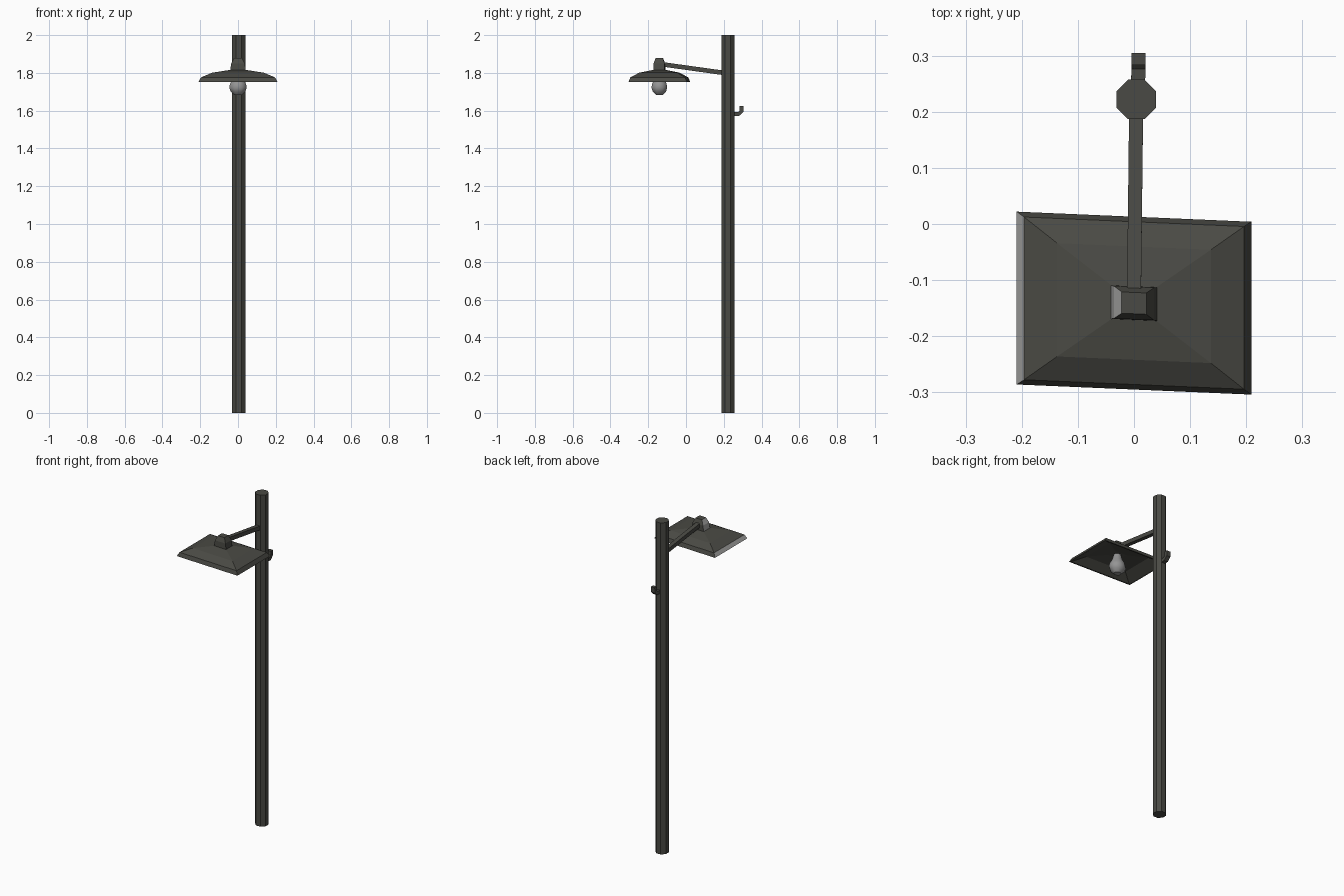
import bpy, bmesh, math
from mathutils import Vector

if "Cube" in bpy.data.objects:
    bpy.data.objects.remove(bpy.data.objects["Cube"])


def material(name, rgb):
    m = bpy.data.materials.new(name)
    m.diffuse_color = (*rgb, 1)
    m.use_nodes = True
    m.node_tree.nodes["Principled BSDF"].inputs["Base Color"].default_value = m.diffuse_color
    return m


DARK = material("dark iron", (0.068, 0.068, 0.058))
PALE = material("pale worn metal", (0.42, 0.42, 0.41))
GLASS = material("grey glass", (0.30, 0.30, 0.30))


def loft(name, rings, mats, cap_start=True, cap_end=True):
    """Skin a list of equal-length point rings."""
    bm = bmesh.new()
    rows = [[bm.verts.new(p) for p in r] for r in rings]
    n = len(rows[0])
    for a, b in zip(rows, rows[1:]):
        for i in range(n):
            j = (i + 1) % n
            bm.faces.new((a[i], a[j], b[j], b[i]))
    if cap_start:
        bm.faces.new(rows[0][::-1])
    if cap_end:
        bm.faces.new(rows[-1])
    bmesh.ops.recalc_face_normals(bm, faces=bm.faces)
    me = bpy.data.meshes.new(name)
    bm.to_mesh(me)
    bm.free()
    for m in mats:
        me.materials.append(m)
    ob = bpy.data.objects.new(name, me)
    bpy.context.collection.objects.link(ob)
    return ob


def circle(cx, cy, z, rx, ry, n=8):
    return [(cx + rx * math.cos(math.tau * (i + 0.5) / n),
             cy + ry * math.sin(math.tau * (i + 0.5) / n), z) for i in range(n)]


def rect(hx, hy, z, skew=-0.043):
    """Slightly skewed rectangle around the lamp axis."""
    return [(sx * hx, LAMP_Y + sy * hy + skew * sx * hx, z)
            for sx, sy in ((-1, -1), (1, -1), (1, 1), (-1, 1))]


def sweep(name, path, w, h):
    """Box section swept along a path in the y-z plane."""
    pts = [Vector(p) for p in path]
    rings = []
    for i, p in enumerate(pts):
        t = (pts[min(i + 1, len(pts) - 1)] - pts[max(i - 1, 0)]).normalized()
        up = Vector((0, -t.z, t.y)) * h / 2
        side = Vector((w / 2, 0, 0))
        rings.append([p - side - up, p + side - up, p + side + up, p - side + up])
    return loft(name, rings, [DARK])


LAMP_Y = -0.141

# Octagonal pole
loft("pole", [circle(0.004, 0.222, z, 0.038, 0.038) for z in (0, 2)], [DARK])

# Hollow rectangular lamp shade: outer skin, then inner skin
shade = loft("lamp_shade", [rect(*r) for r in (
    (0.040, 0.030, 1.816), (0.137, 0.101, 1.801), (0.196, 0.145, 1.776),
    (0.209, 0.154, 1.753), (0.200, 0.147, 1.753), (0.135, 0.099, 1.787),
    (0.040, 0.030, 1.801))], [DARK, PALE])

# Socket cap on top of the shade
cap = loft("socket_cap", [rect(*r) for r in (
    (0.042, 0.030, 1.808), (0.036, 0.029, 1.850), (0.022, 0.019, 1.878))],
    [DARK, PALE])

# Pale finish on the outer left rim of the shade and left side of the cap
for ob, limit in ((shade, -0.19), (cap, -0.02)):
    for f in ob.data.polygons:
        if f.normal.x < -0.6 and f.center.x < limit:
            f.material_index = 1

# Bulb
bulb = loft("bulb", [circle(0, LAMP_Y, z, r, r * 0.9) for z, r in (
    (1.800, 0.022), (1.765, 0.032), (1.742, 0.046), (1.722, 0.050),
    (1.702, 0.043), (1.684, 0.022))], [GLASS])
for f in bulb.data.polygons:
    f.use_smooth = len(f.vertices) == 4

# Arm from the pole to the cap, and the hook behind the pole
sweep("arm", [(0.000, -0.130, 1.846), (0.004, 0.222, 1.797)], 0.025, 0.024)
sweep("hook", [(0.007, 0.24, 1.583), (0.008, 0.279, 1.583),
               (0.008, 0.294, 1.597), (0.008, 0.294, 1.626)], 0.025, 0.021)
